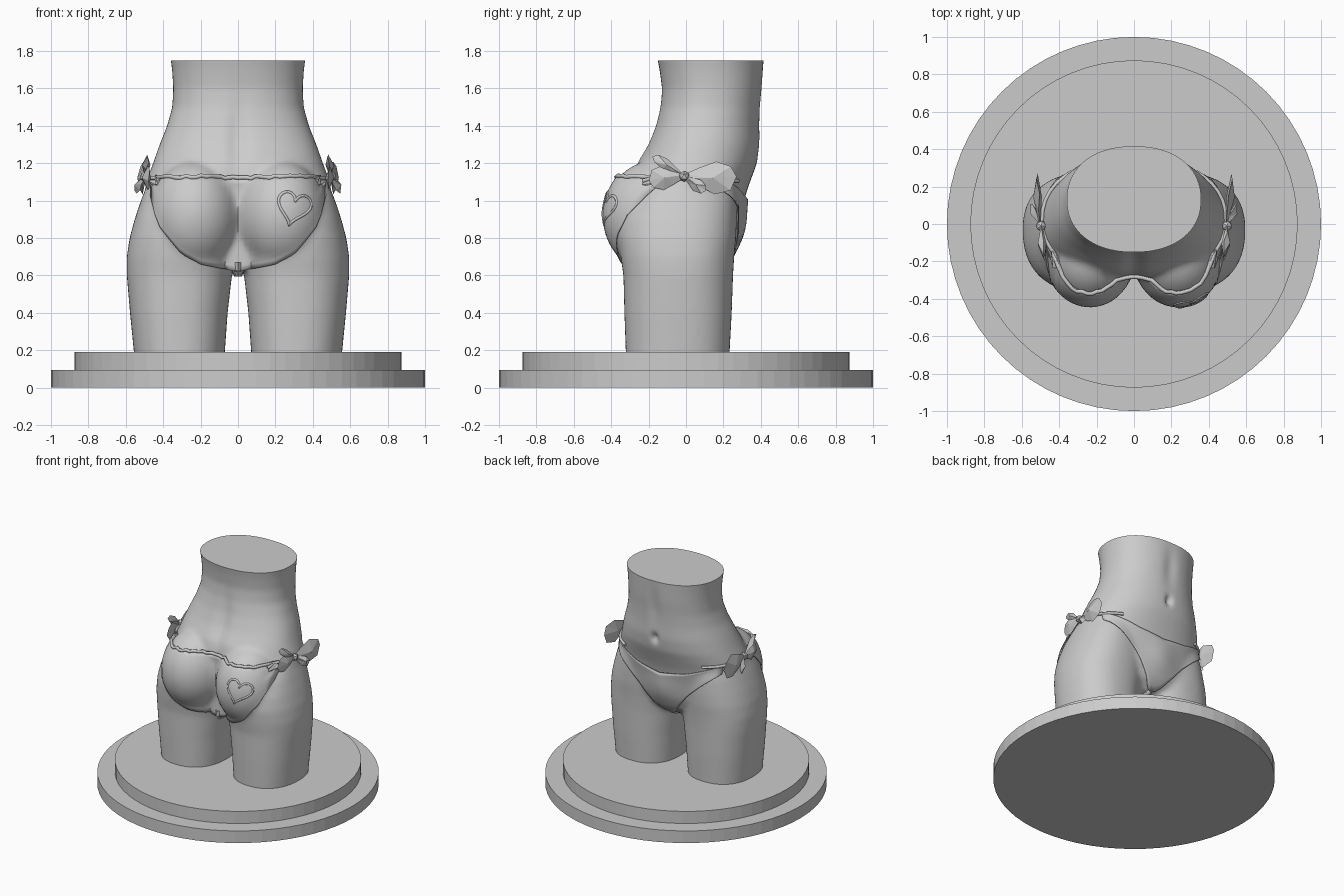
import bpy, bmesh, math, random
from mathutils import Vector
from mathutils.bvhtree import BVHTree

if "Cube" in bpy.data.objects:
    bpy.data.objects.remove(bpy.data.objects["Cube"])

random.seed(3)


def finish(bm, name, smooth=False):
    bmesh.ops.recalc_face_normals(bm, faces=bm.faces)
    me = bpy.data.meshes.new(name)
    bm.to_mesh(me)
    bm.free()
    ob = bpy.data.objects.new(name, me)
    bpy.context.collection.objects.link(ob)
    if smooth:
        select(ob)
        bpy.ops.object.shade_smooth_by_angle(angle=math.radians(40))
    return ob


def select(ob):
    bpy.ops.object.select_all(action='DESELECT')
    ob.select_set(True)
    bpy.context.view_layer.objects.active = ob


def lerp(pts, x):
    for (a, b), (c, d) in zip(pts, pts[1:]):
        if x <= c:
            return b + (d - b) * max(0, (x - a) / (c - a))
    return pts[-1][1]


def loft(bm, sections, power, n=48):
    """Closed loft; each section is z, x min, x max, y min, y max, y of widest point."""
    rings = []
    for z, x0, x1, y0, y1, yc in sections:
        ring = []
        for i in range(n):
            a = math.tau * i / n
            c, s = math.cos(a), math.sin(a)
            px = math.copysign(abs(c) ** (2 / power), c)
            py = math.copysign(abs(s) ** (2 / power), s)
            d = (y1 - yc) if py > 0 else (yc - y0)
            ring.append(bm.verts.new(((x0 + x1) / 2 + px * (x1 - x0) / 2, yc + py * d, z)))
        rings.append(ring)
    for r, q in zip(rings, rings[1:]):
        for i in range(n):
            j = (i + 1) % n
            bm.faces.new((r[i], r[j], q[j], q[i]))
    bm.faces.new(rings[0][::-1])
    bm.faces.new(rings[-1])


# pedestal discs
for name, r, z0, z1 in (("base_lower", 1.0, 0, 0.095), ("base_upper", 0.875, 0.095, 0.19)):
    bm = bmesh.new()
    bmesh.ops.create_cone(bm, cap_ends=True, segments=64, radius1=r, radius2=r, depth=z1 - z0)
    bmesh.ops.translate(bm, verts=bm.verts, vec=(0, 0, (z0 + z1) / 2))
    finish(bm, name)

# body: torso, thighs and rounded seat fused together
bm = bmesh.new()
torso = [(0.63, .12, -.2, .17, 0), (0.7, .35, -.23, .24, 0), (0.8, .52, -.24, .275, 0),
         (0.95, .525, -.26, .30, 0), (1.05, .50, -.27, .325, 0), (1.12, .485, -.285, .35, .02),
         (1.2, .455, -.265, .38, .04), (1.3, .42, -.205, .395, .06), (1.4, .38, -.165, .395, .09),
         (1.5, .352, -.14, .40, .12), (1.6, .347, -.13, .41, .13), (1.7, .353, -.142, .415, .13),
         (1.82, .37, -.165, .42, .13)]
loft(bm, [(z, -w, w, a, b, c) for z, w, a, b, c in torso], 2.2)
leg = [(0.12, .075, .55, -.32, .23), (0.4, .055, .578, -.33, .245), (0.6, .032, .595, -.335, .252),
       (0.7, .012, .595, -.35, .258), (0.8, .01, .58, -.36, .268), (0.9, .01, .553, -.35, .272),
       (1.0, .04, .52, -.30, .27), (1.1, .09, .48, -.2, .25)]
for s in (1, -1):
    loft(bm, [(z, min(s * a, s * b), max(s * a, s * b), c, d, -.03) for z, a, b, c, d in leg], 2.3)
    ball = bmesh.ops.create_uvsphere(bm, u_segments=40, v_segments=24, radius=1)["verts"]
    for v in ball:
        v.co = Vector((v.co.x * .232 + s * .235, v.co.y * .265 - .17, v.co.z * .295 + .92))
body = finish(bm, "body")
select(body)
m = body.modifiers.new("fuse", 'REMESH')
m.mode, m.voxel_size = 'VOXEL', 0.016
m = body.modifiers.new("soften", 'SMOOTH')
m.factor, m.iterations = 0.5, 14
for mod in [m.name for m in body.modifiers]:
    bpy.ops.object.modifier_apply(modifier=mod)

# spine groove, navel and flat cut ends
bm = bmesh.new()
bm.from_mesh(body.data)
for v in bm.verts:
    x, y, z = v.co
    if y < 0 and z > 1.05:
        v.co.y += .022 * math.exp(-(x / .05) ** 2 - ((z - 1.3) / .2) ** 2)
    elif y > .2 and z > 1.0:
        v.co.y -= .03 * math.exp(-(x / .025) ** 2 - ((z - 1.29) / .035) ** 2)
        v.co.y -= .012 * math.exp(-(x / .05) ** 2 - ((z - 1.55) / .15) ** 2)
for z, n in ((1.75, 1), (0.185, -1)):
    cut = bmesh.ops.bisect_plane(bm, geom=bm.verts[:] + bm.edges[:] + bm.faces[:], dist=1e-5,
                                 plane_co=(0, 0, z), plane_no=(0, 0, n), clear_outer=True)
    bmesh.ops.edgeloop_fill(bm, edges=[e for e in cut["geom_cut"] if isinstance(e, bmesh.types.BMEdge)])
tree = BVHTree.FromBMesh(bm)
bpy.data.objects.remove(body)
body = finish(bm, "body", True)


def on_body(x, z, side, off):
    """Point on the body seen from the -y (side -1) or +y (side 1) direction."""
    hit, no, _, _ = tree.ray_cast(Vector((x, 2 * side, z)), Vector((0, -side, 0)))
    if hit is None or hit.y * side < .12:
        hit, no, _, _ = tree.find_nearest(Vector((x, .24 * side, z)))
    return hit + no * off


# bikini panels draped on the body
def panel(name, side, half, low, top, nu, nv, bulge):
    bm = bmesh.new()
    grid = []
    for i in range(nu + 1):
        x = half * (2 * i / nu - 1)
        z0, z1 = lerp(low, abs(x)), lerp(top, abs(x))
        col = []
        for j in range(nv + 1):
            z = z0 + (z1 - z0) * j / nv
            p = on_body(x, z, side, .010)
            p.y += side * bulge * math.exp(-(x / .12) ** 2 - ((z - .87) / .13) ** 2)
            if abs(x) < .06 and side < 0:
                p.y = min(p.y, -.25)
            col.append(bm.verts.new(p))
        grid.append(col)
    for a, b in zip(grid, grid[1:]):
        for j in range(nv):
            bm.faces.new((a[j], b[j], b[j + 1], a[j + 1]))
    ob = finish(bm, name, True)
    ob.modifiers.new("thickness", 'SOLIDIFY').thickness = 0.006
    ob.modifiers["thickness"].offset = 0


panel("bikini_seat", -1, .46, [(0, .63), (.1, .64), (.2, .66), (.3, .72), (.42, .87), (.46, 1.02)],
      [(0, 1.115), (.46, 1.13)], 36, 18, 0)
panel("bikini_belly", 1, .44, [(0, .64), (.04, .65), (.1, .72), (.2, .84), (.33, .96), (.44, 1.05)],
      [(0, 1.0), (.2, 1.03), (.44, 1.11)], 30, 12, .022)


def tube(name, pts, r, closed=False):
    cu = bpy.data.curves.new(name, 'CURVE')
    cu.dimensions = '3D'
    cu.bevel_depth, cu.bevel_resolution, cu.use_fill_caps = r, 1, True
    sp = cu.splines.new('POLY')
    sp.points.add(len(pts) - 1)
    for q, p in zip(sp.points, pts):
        q.co = (*p, 1)
    sp.use_cyclic_u = closed
    ob = bpy.data.objects.new(name, cu)
    bpy.context.collection.objects.link(ob)
    return ob


# gathered waist trim, side straps, gusset
tube("waist_trim", [on_body(x / 40, 1.12 + random.uniform(-.006, .006), -1, .012)
                    for x in range(-18, 19)], .012)
for s, label in ((1, "right"), (-1, "left")):
    pts = []
    for i in range(13):
        a = math.radians(-35 + 75 * i / 12)
        d = Vector((s * math.cos(a), math.sin(a), 0))
        hit = tree.ray_cast(Vector((0, 0, 1.125 - .02 * i / 12)) + d * 2, -d)[0]
        pts.append(hit + d * .008)
    tube("side_strap_" + label, pts, .011)
bm = bmesh.new()
loft(bm, [(.595, -.02, .02, -.24, .12, -.05), (.63, -.04, .04, -.27, .19, -.05),
          (.67, -.05, .05, -.27, .22, -.05)], 2.2, 12)
finish(bm, "bikini_gusset")


# faceted bows: each petal is a puffed octagon reaching out from the knot
def petal(bm, s, knot, angle, length, width, flare):
    d = Vector((0, math.cos(angle), math.sin(angle)))
    side = Vector((0, -d.z, d.y))
    out = Vector((s, 0, 0))
    outline = [(0, .12), (.3, .6), (.6, 1), (.88, .75), (1, .15), (.9, -.7), (.6, -1), (.3, -.55), (0, -.12)]
    rim = [bm.verts.new(knot + d * t * length + side * w * width
                        + out * (flare * t + random.uniform(-.008, .008))) for t, w in outline]
    for puff in (.028, -.018):
        mid = bm.verts.new(knot + d * length * .55 + out * (flare * .55 + puff))
        for i in range(len(rim)):
            bm.faces.new((rim[i], rim[(i + 1) % len(rim)], mid))


for s, label in ((1, "right"), (-1, "left")):
    bm = bmesh.new()
    knot = Vector((s * .497, -.01, 1.13))
    for ang, ln, w, fl in ((-3, .28, .088, .025), (184, .19, .065, -.02),
                           (147, .2, .03, -.02), (-35, .14, .035, .05)):
        petal(bm, s, knot, math.radians(ang), ln, w, fl)
    for v in bmesh.ops.create_icosphere(bm, subdivisions=1, radius=.03)["verts"]:
        v.co += knot
    finish(bm, "bow_" + label)

# raised heart outline on the right cheek
heart = []
for i in range(40):
    t = math.tau * i / 40
    hx = 16 * math.sin(t) ** 3 / 190
    hz = (13 * math.cos(t) - 5 * math.cos(2 * t) - 2 * math.cos(3 * t) - math.cos(4 * t)) / 175
    c, k = math.cos(.25), math.sin(.25)
    heart.append(on_body(.295 + hx * c + hz * k, .965 + hz * c - hx * k, -1, .011))
tube("heart_outline", heart, .008, True)
